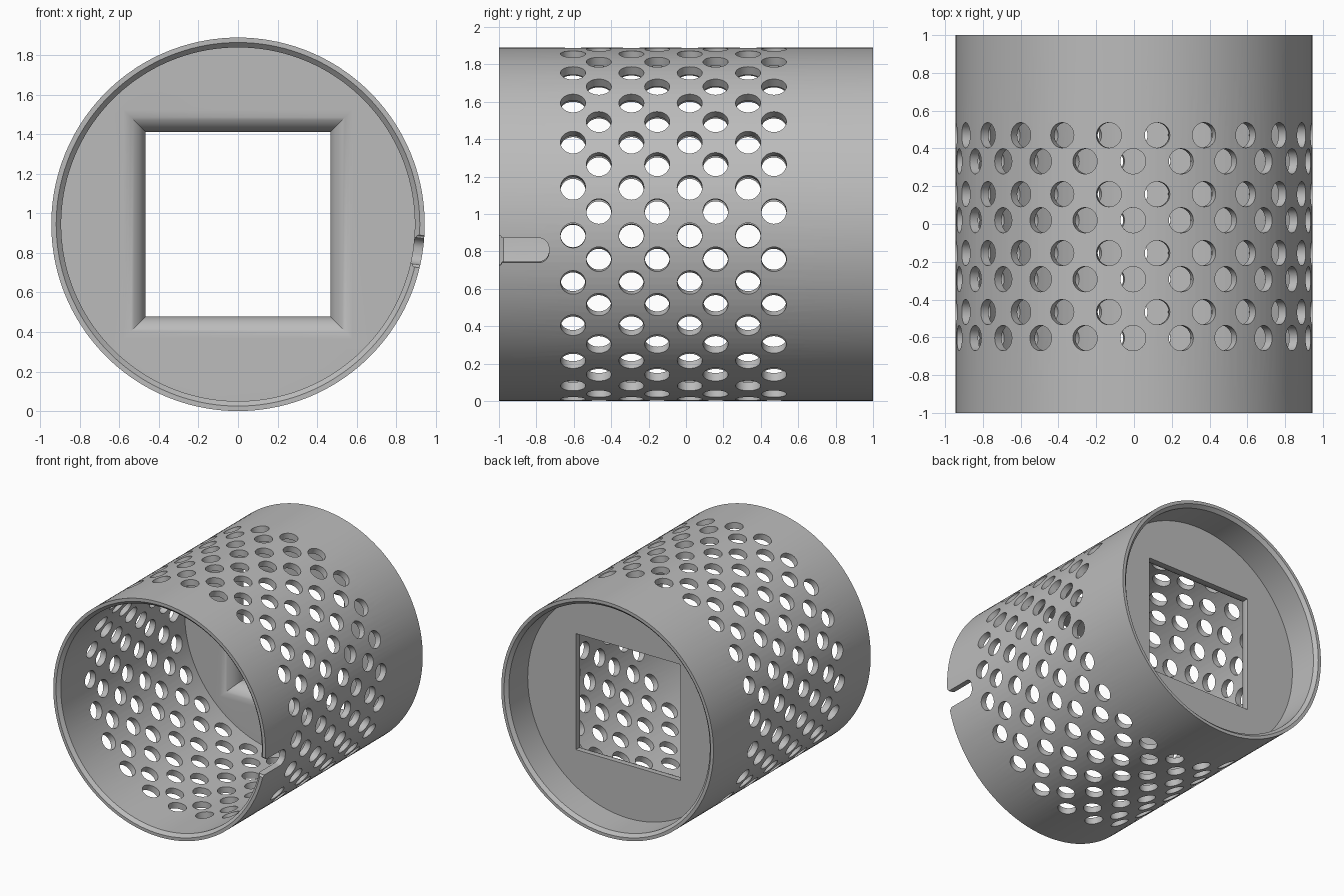
import bpy, bmesh
from math import sin, cos, pi, radians
from mathutils import Matrix, Vector

cube = bpy.data.objects.get("Cube")
if cube:
    bpy.data.objects.remove(cube, do_unlink=True)

R, BORE, CH = 0.945, 0.895, 0.025      # outer radius, bore radius, rim chamfer
PLATE_FRONT, PLATE_BACK = 0.6, 0.735   # web plate position along the axis
HALF, FLARE = 0.467, 0.12              # square opening half size, rounded lip
SEGMENTS = 144

grey = bpy.data.materials.new("plain grey")
grey.use_nodes = True
colour = (0.5, 0.5, 0.5, 1)
grey.diffuse_color = colour
grey.node_tree.nodes["Principled BSDF"].inputs["Base Color"].default_value = colour


def make_object(name, bm):
    bmesh.ops.recalc_face_normals(bm, faces=bm.faces)
    mesh = bpy.data.meshes.new(name)
    bm.to_mesh(mesh)
    bm.free()
    mesh.materials.append(grey)
    obj = bpy.data.objects.new(name, mesh)
    bpy.context.collection.objects.link(obj)
    return obj


def loft(bm, loops):
    """Skin a list of equal point loops and cap both ends."""
    rings = [[bm.verts.new(p) for p in loop] for loop in loops]
    n = len(rings[0])
    for a, b in zip(rings, rings[1:]):
        for i in range(n):
            j = (i + 1) % n
            bm.faces.new((a[i], a[j], b[j], b[i]))
    bm.faces.new(rings[0])
    bm.faces.new(rings[-1])


def ring(radius, y):
    return [(radius * cos(2 * pi * i / SEGMENTS), y, radius * sin(2 * pi * i / SEGMENTS))
            for i in range(SEGMENTS)]


# Tube with an inner web plate, turned around the y axis
profile = [(BORE, PLATE_BACK), (BORE, 1 - CH), (BORE + CH, 1), (R, 1),
           (R, -1), (BORE + CH, -1), (BORE, CH - 1), (BORE, PLATE_FRONT)]
bm = bmesh.new()
loft(bm, [ring(r, y) for r, y in profile])
tube = make_object("perforated_tube", bm)

# Cutter: staggered rings of round holes
bm = bmesh.new()
COUNT = 23
for row in range(8):
    y = -0.604 + 0.312 * (row // 2) + 0.138 * (row % 2)
    for k in range(COUNT):
        angle = radians(90.3) + 2 * pi * (k + 0.5 * (row % 2)) / COUNT
        out = Vector((cos(angle), 0, sin(angle)))
        place = Matrix.Translation(out * 0.92 + Vector((0, y, 0)))
        turn = out.to_track_quat('Z', 'Y').to_matrix().to_4x4()
        bmesh.ops.create_cone(bm, cap_ends=True, segments=32, radius1=0.067,
                              radius2=0.067, depth=0.2, matrix=place @ turn)
holes = make_object("hole_cutter", bm)

# Cutter: square opening with a rounded front lip
sizes = [(HALF, 0.9)]
for i in range(13):
    a = i / 12 * pi / 2
    sizes.append((HALF + FLARE * (1 - cos(a)),
                  PLATE_FRONT - 0.0005 + FLARE * (1 - sin(a))))
sizes.append((HALF + FLARE, 0.5))
bm = bmesh.new()
loft(bm, [[(-h, y, -h), (h, y, -h), (h, y, h), (-h, y, h)] for h, y in sizes])
opening = make_object("opening_cutter", bm)

# Cutter: round-ended slot in the front rim with an eased mouth
W, END, CORNER, EASE = 0.067, -0.733, 0.055, 0.015
half_outline = [(-1.05, W + EASE), (-1, W + EASE)]
for i in range(1, 7):
    a = i / 6 * pi / 2
    half_outline.append((-1 + EASE * sin(a), W + EASE * cos(a)))
for i in range(9):
    a = i / 8 * pi / 2
    half_outline.append((END - CORNER * (1 - sin(a)), W - CORNER * (1 - cos(a))))
outline = half_outline + [(y, -z) for y, z in reversed(half_outline)]
bm = bmesh.new()
loft(bm, [[(x, y, z) for y, z in outline] for x in (0.8, 1.05)])
bmesh.ops.rotate(bm, verts=bm.verts, matrix=Matrix.Rotation(radians(8.5), 3, 'Y'))
slot = make_object("slot_cutter", bm)

# Cut everything out of the tube
bpy.ops.object.select_all(action='DESELECT')
bpy.context.view_layer.objects.active = tube
tube.select_set(True)
for cutter in (opening, slot, holes):
    cutter.hide_render = True
    mod = tube.modifiers.new(cutter.name, 'BOOLEAN')
    mod.operation = 'DIFFERENCE'
    mod.solver = 'EXACT'
    mod.object = cutter
    bpy.ops.object.modifier_apply(modifier=mod.name)
    bpy.data.objects.remove(cutter, do_unlink=True)

# Stand the tube on the floor and shade it
tube.data.transform(Matrix.Translation((0, 0, R)))
bpy.ops.object.shade_smooth_by_angle(angle=radians(30))
